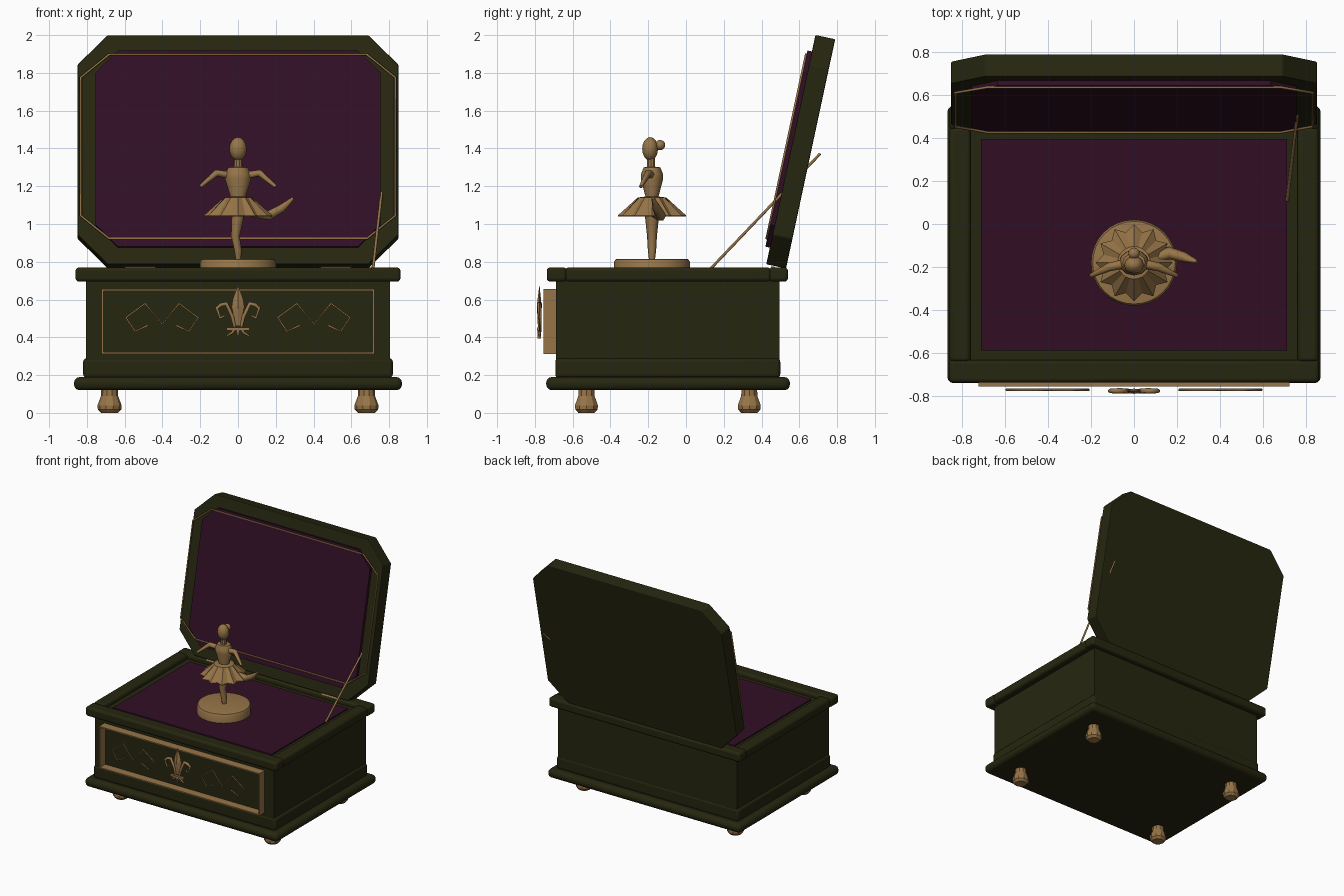
import bpy, bmesh, math
from mathutils import Matrix, Vector

if "Cube" in bpy.data.objects:
    bpy.data.objects.remove(bpy.data.objects["Cube"])


def material(name, rgb):
    m = bpy.data.materials.new(name)
    m.diffuse_color = (*rgb, 1)
    m.use_nodes = True
    m.node_tree.nodes["Principled BSDF"].inputs["Base Color"].default_value = m.diffuse_color
    return m


GREEN = material("dark_green_wood", (0.0194, 0.0194, 0.0052))
PURPLE = material("purple_velvet", (0.031, 0.0048, 0.0185))
GOLD = material("antique_gold", (0.31, 0.178, 0.065))


def finish(bm, name, mat, bevel=0, segs=3, smooth=True):
    bmesh.ops.recalc_face_normals(bm, faces=bm.faces)
    me = bpy.data.meshes.new(name)
    bm.to_mesh(me)
    bm.free()
    ob = bpy.data.objects.new(name, me)
    bpy.context.collection.objects.link(ob)
    me.materials.append(mat)
    if bevel:
        b = ob.modifiers.new("rounded_edges", 'BEVEL')
        b.width, b.segments = bevel, segs
    if smooth:
        for o in bpy.context.selected_objects:
            o.select_set(False)
        ob.select_set(True)
        bpy.context.view_layer.objects.active = ob
        bpy.ops.object.shade_smooth_by_angle(angle=math.radians(35))
    return ob


def box(name, x0, x1, y0, y1, z0, z1, mat, bevel=0, segs=3):
    bm = bmesh.new()
    m = Matrix.Translation(((x0 + x1) / 2, (y0 + y1) / 2, (z0 + z1) / 2)) @ \
        Matrix.Diagonal((x1 - x0, y1 - y0, z1 - z0, 1))
    bmesh.ops.create_cube(bm, size=1, matrix=m)
    return finish(bm, name, mat, bevel, segs, smooth=bevel > 0)


def lathe(name, profile, center, mat, sides, sy=1, smooth=True):
    """Stack of (radius, z) rings, capped at both ends."""
    bm = bmesh.new()
    rings = []
    for r, z in profile:
        rings.append([bm.verts.new((center[0] + r * math.cos(a), center[1] + r * sy * math.sin(a), z))
                      for a in (2 * math.pi * i / sides for i in range(sides))])
    for lo, hi in zip(rings, rings[1:]):
        for i in range(sides):
            j = (i + 1) % sides
            bm.faces.new((lo[i], lo[j], hi[j], hi[i]))
    bm.faces.new(rings[0])
    bm.faces.new(rings[-1])
    return finish(bm, name, mat, smooth=smooth)


def ball(name, center, radii, mat):
    bm = bmesh.new()
    bmesh.ops.create_uvsphere(bm, u_segments=12, v_segments=8, radius=1,
                              matrix=Matrix.Translation(center) @ Matrix.Diagonal((*radii, 1)))
    return finish(bm, name, mat)


def tube(name, pts, radii, mat, closed=False):
    cu = bpy.data.curves.new(name, 'CURVE')
    cu.dimensions = '3D'
    cu.bevel_depth, cu.bevel_resolution, cu.use_fill_caps = 1, 1, True
    sp = cu.splines.new('POLY')
    sp.points.add(len(pts) - 1)
    for i, p in enumerate(pts):
        sp.points[i].co = (*p, 1)
        sp.points[i].radius = radii[i] if isinstance(radii, (list, tuple)) else radii
    sp.use_cyclic_u = closed
    tmp = bpy.data.objects.new(name, cu)
    bpy.context.collection.objects.link(tmp)
    bm = bmesh.new()
    bm.from_mesh(tmp.to_mesh())
    bpy.data.objects.remove(tmp)
    return finish(bm, name, mat, smooth=False)


def octagon(w, v0, v1, cx, cv):
    return [(-w + cx, v0), (w - cx, v0), (w, v0 + cv), (w, v1 - cv),
            (w - cx, v1), (-w + cx, v1), (-w, v1 - cv), (-w, v0 + cv)]


def prism(name, outline, place, d0, d1, mat, bevel=0):
    bm = bmesh.new()
    a = [bm.verts.new(place(x, v, d0)) for x, v in outline]
    b = [bm.verts.new(place(x, v, d1)) for x, v in outline]
    n = len(a)
    bm.faces.new(a)
    bm.faces.new(b)
    for i in range(n):
        bm.faces.new((a[i], a[(i + 1) % n], b[(i + 1) % n], b[i]))
    return finish(bm, name, mat, bevel, 2, smooth=False)


# box body, mouldings and rim rails
box("base_plate", -.868, .868, -.74, .55, .12, .19, GREEN, .03)
box("plinth", -.82, .82, -.692, .499, .185, .29, GREEN, .02)
box("box_body", -.805, .805, -.688, .495, .19, .735, GREEN)
box("rim_front", -.86, .86, -.737, -.632, .695, .77, GREEN, .018)
box("rim_back", -.86, .86, .44, .54, .695, .77, GREEN, .018)
for s in (-1, 1):
    x0, x1 = sorted((s * .76, s * .858))
    box("rim_side", x0, x1, -.64, .45, .695, .77, GREEN, .018)
box("velvet_floor", -.712, .712, -.587, .395, .70, .745, PURPLE)

# turned feet
for x in (-.68, .68):
    for y in (-.527, .335):
        lathe("foot", [(.045, 0), (.062, .018), (.064, .04), (.045, .09), (.044, .125)],
              (x, y), GOLD, 10, smooth=False)

# front panel frame
for z in (.312, .645):
    box("frame_rail", -.722, .722, -.755, -.685, z, z + .01, GOLD)
for s in (-1, 1):
    x0, x1 = sorted((s * .712, s * .722))
    box("frame_stile", x0, x1, -.755, -.685, .32, .648, GOLD)

# side scrolls on the front, symmetric about their own middle
half = [(.074, .463), (.143, .431), (.191, .505), (.09, .579)]
path = [(-a, z) for a, z in half] + [(0, .468)] + [(a, z) for a, z in reversed(half)]
for cx in (-.402, .402):
    tube("scroll_ornament", [(cx + a, -.771, z) for a, z in path], .006, GOLD)

# three-petal flower ornament
def front_facing(x, z, d):
    return Vector((x, -d, z))

bm = bmesh.new()
rim = [bm.verts.new((x, -.776, z)) for x, z in
       [(0, .68), (.028, .6), (.034, .56), (.012, .46), (-.012, .46), (-.034, .56), (-.028, .6)]]
for y in (-.79, -.764):
    c = bm.verts.new((0, y, .565))
    for i in range(len(rim)):
        bm.faces.new((rim[i], rim[(i + 1) % len(rim)], c))
finish(bm, "flower_centre_petal", GOLD, smooth=False)
for s in (-1, 1):
    tube("flower_side_petal", [(s * x, -.776, z) for x, z in
         [(.018, .455), (.03, .51), (.062, .578), (.09, .572), (.112, .555), (.095, .502), (.07, .515)]],
         [.008, .011, .013, .012, .01, .009, .006], GOLD)
    tube("flower_lower_curl", [(s * x, -.776, z) for x, z in
         [(.012, .45), (.03, .425), (.058, .408)]], [.009, .008, .005], GOLD)
prism("flower_stem", [(-.012, .45), (0, .395), (.012, .45)], front_facing, .768, .785, GOLD)
box("flower_band", -.06, .06, -.788, -.766, .437, .452, GOLD)

# open lid, leaning back 12 degrees
TILT = math.radians(12.1)
UP = Vector((0, math.sin(TILT), math.cos(TILT)))
OUT = Vector((0, -math.cos(TILT), math.sin(TILT)))


def on_lid(x, v, d):
    return Vector((x, .425, .787)) + UP * v + OUT * d


prism("lid", octagon(.85, 0, 1.241, .16, .16), on_lid, -.107, 0, GREEN, .006)
prism("lid_velvet", octagon(.755, .09, 1.152, .12, .12), on_lid, -.01, .024, PURPLE)
tube("lid_gold_line", [on_lid(x, v, .027) for x, v in octagon(.832, .133, 1.13, .15, .124)],
     .0065, GOLD, closed=True)

# hinges and stay rod
for x in (-.517, .517):
    tube("hinge", [(x - .08, .46, .76), (x + .08, .46, .76)], .017, GOLD)
tube("stay_rod", [(.712, .11, .742), (.783, .71, 1.372)], .008, GOLD)

# dancer on her turntable
CY = -.18
lathe("turntable", [(.2, .72), (.2, .8), (.192, .813), (.185, .815)], (0, CY), GOLD, 32)
lathe("dancer_torso", [(.042, 1.13), (.042, 1.15), (.07, 1.24), (.068, 1.265), (.052, 1.3), (.022, 1.303)],
      (0, CY), GOLD, 12, .85)
lathe("dancer_neck", [(.024, 1.295), (.02, 1.36)], (0, CY - .005), GOLD, 10)
ball("dancer_head", (0, CY - .01, 1.398), (.046, .042, .062), GOLD)
ball("dancer_bun", (0, CY + .043, 1.418), (.027, .027, .027), GOLD)

# pleated skirt
bm = bmesh.new()
N = 24
rows = []
for flat, pleat, z in ((.03, 0, 1.146), (.076, 0, 1.14), (.16, .016, 1.062), (.163, .017, 1.04), (.04, 0, 1.062)):
    rows.append([bm.verts.new((r * math.cos(a), CY + r * math.sin(a), z)) for a, r in
                 ((2 * math.pi * i / N, flat + pleat * (1 if i % 2 == 0 else -1)) for i in range(N))])
for k, (up, lo) in enumerate(zip(rows, rows[1:])):
    if k == 2:  # hem sits right at the flare's end
        for v, w in zip(up, lo):
            v.co = w.co + Vector((0, 0, .006))
    for i in range(N):
        j = (i + 1) % N
        bm.faces.new((up[i], up[j], lo[j], lo[i]))
bm.faces.new(rows[0])
bm.faces.new(rows[-1])
finish(bm, "dancer_skirt", GOLD, smooth=False)

# limbs
for s in (-1, 1):
    tube("dancer_arm", [(s * .045, CY - .005, 1.258), (s * .115, CY - .02, 1.27), (s * .2, CY - .06, 1.198)],
         [.022, .02, .01], GOLD)
tube("dancer_standing_leg", [(0, CY, 1.09), (-.002, CY, 1.03), (-.014, CY, .935), (0, CY, .86), (.002, CY, .812)],
     [.038, .036, .026, .022, .016], GOLD)
tube("dancer_raised_leg", [(.02, CY, 1.08), (.165, CY + .045, 1.045), (.235, CY + .025, 1.085), (.293, CY + .005, 1.138)],
     [.036, .03, .024, .008], GOLD)
